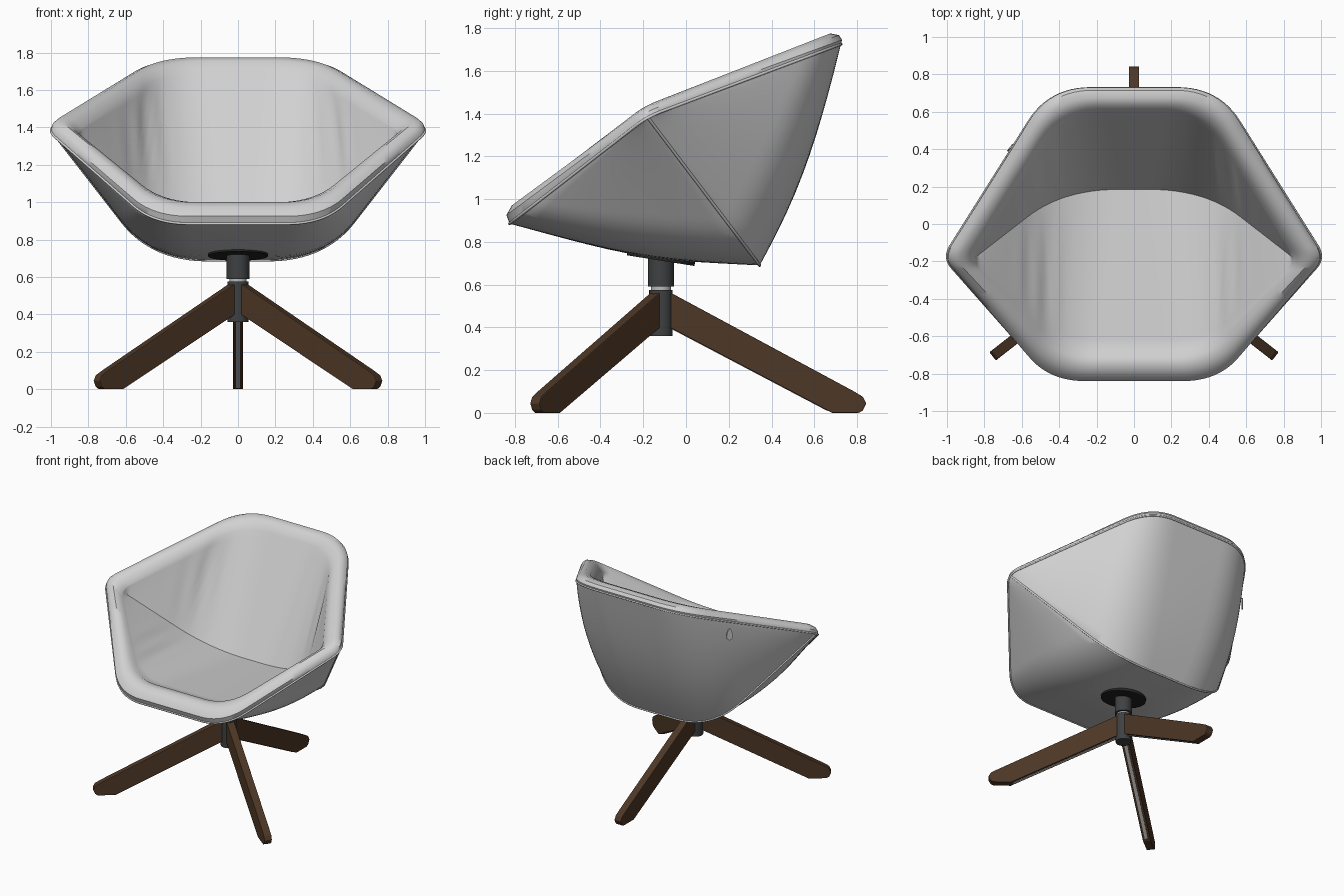
import bpy, bmesh, math
from mathutils import Vector

cube = bpy.data.objects.get("Cube")
if cube:
    bpy.data.objects.remove(cube, do_unlink=True)


def material(name, color, rough=0.6):
    m = bpy.data.materials.new(name)
    m.use_nodes = True
    m.diffuse_color = (*color, 1)
    bsdf = m.node_tree.nodes["Principled BSDF"]
    bsdf.inputs["Base Color"].default_value = (*color, 1)
    bsdf.inputs["Roughness"].default_value = rough
    return m


fabric = material("light grey fabric", (0.64, 0.64, 0.64), 0.8)
wood = material("dark walnut", (0.075, 0.038, 0.019))
metal = material("dark grey metal", (0.05, 0.052, 0.054))
black = material("black metal", (0.018, 0.018, 0.018))
steel = material("pale steel", (0.5, 0.5, 0.5), 0.4)


def finish(bm, name, mat, smooth=None):
    bmesh.ops.recalc_face_normals(bm, faces=bm.faces)
    me = bpy.data.meshes.new(name)
    bm.to_mesh(me)
    bm.free()
    me.materials.append(mat)
    ob = bpy.data.objects.new(name, me)
    bpy.context.collection.objects.link(ob)
    if smooth:
        bpy.ops.object.select_all(action="DESELECT")
        ob.select_set(True)
        bpy.context.view_layer.objects.active = ob
        bpy.ops.object.shade_smooth_by_angle(angle=math.radians(smooth))
    return ob


def ring(front, side, back, r_front, r_side, r_back, arc=12, straight=24):
    """Symmetric hexagon with rounded corners, given its three +x corners."""
    flip = lambda p: Vector((-p[0], p[1], p[2]))
    pts = [flip(side), flip(front), Vector(front), Vector(side), Vector(back), flip(back)]
    radii = [r_side, r_front, r_front, r_side, r_back, r_back]
    corners = []
    for i, c in enumerate(pts):
        a = c + (pts[i - 1] - c).normalized() * radii[i]
        b = c + (pts[(i + 1) % 6] - c).normalized() * radii[i]
        ts = [k / arc for k in range(arc + 1)]
        corners.append([a * (1 - t) ** 2 + c * 2 * t * (1 - t) + b * t * t for t in ts])
    out = []
    for i, arc_pts in enumerate(corners):
        out += arc_pts
        end = corners[(i + 1) % 6][0]
        out += [arc_pts[-1].lerp(end, k / straight) for k in range(1, straight)]
    return out


CENTRE = Vector((0, -0.1, 1.2))


def between(first, last, count, bulge, crease=0.0):
    """Rings between two rings, swelling outward, with optional soft creases."""
    rows = []
    for k in range(1, count):
        u = k / count
        hump = 4 * u * (1 - u)
        row = []
        for a, b in zip(first, last):
            p = a.lerp(b, u)
            fold = math.sin(62 * p.x + 5 * p.z) * math.exp(-((abs(p.x) - 0.48) / 0.11) ** 2)
            push = hump * ((a - b).length * bulge + crease * fold)
            row.append(p + (p - CENTRE).normalized() * push)
        rows.append(row)
    return rows


# Upholstered shell: folded under-seam, outer panels, rolled rim, inner panels, folded inner seam
under = (0.46, 0.345, 0.69)
inner = (0.38, 0.185, 0.9)
under_seam = ring(under, (1.02, -0.2, 1.41), under, 0.3, 0.08, 0.3)
inner_seam = ring(inner, (0.85, -0.18, 1.34), inner, 0.3, 0.05, 0.3)
rim_corners = [
    ((0.45, -0.825, 0.885), (1.02, -0.18, 1.385), (0.45, 0.725, 1.725)),
    ((0.45, -0.840, 0.925), (1.015, -0.185, 1.41), (0.45, 0.73, 1.745)),
    ((0.435, -0.815, 0.97), (0.99, -0.19, 1.43), (0.44, 0.715, 1.767)),
    ((0.42, -0.765, 1.0), (0.95, -0.195, 1.435), (0.42, 0.675, 1.775)),
    ((0.40, -0.71, 1.0), (0.905, -0.2, 1.41), (0.40, 0.63, 1.755)),
    ((0.38, -0.68, 0.975), (0.87, -0.2, 1.37), (0.38, 0.60, 1.70)),
]
rim = [ring(f, s, b, 0.19, 0.08, 0.22) for f, s, b in rim_corners]
rows = [under_seam] + between(under_seam, rim[0], 12, 0.04) + rim
rows += between(rim[-1], inner_seam, 14, 0.0, 0.006) + [inner_seam]

bm = bmesh.new()
grid = [[bm.verts.new(p) for p in row] for row in rows]
for low, high in zip(grid, grid[1:]):
    for i in range(len(low)):
        j = (i + 1) % len(low)
        bm.faces.new((low[i], low[j], high[j], high[i]))
bmesh.ops.remove_doubles(bm, verts=bm.verts, dist=0.0004)
finish(bm, "seat_shell", fabric, 40)


# Piping along the rim and the under-seam
def piping(name, pts, closed):
    cu = bpy.data.curves.new(name, "CURVE")
    cu.dimensions = "3D"
    cu.bevel_depth = 0.007
    cu.bevel_resolution = 2
    sp = cu.splines.new("POLY")
    sp.points.add(len(pts) - 1)
    for q, p in zip(sp.points, pts):
        q.co = (*p, 1)
    sp.use_cyclic_u = closed
    cu.materials.append(fabric)
    bpy.context.collection.objects.link(bpy.data.objects.new(name, cu))


half = len(under_seam) // 2
piping("rim_piping", rim[0], True)
piping("under_seam_piping", under_seam[6:half + 7], False)


# Swivel column and mounting plate
def cylinder(name, mat, radius, z0, z1, tilt=0.0):
    bm = bmesh.new()
    bmesh.ops.create_cone(bm, cap_ends=True, segments=48, radius1=radius,
                          radius2=radius, depth=z1 - z0)
    ob = finish(bm, name, mat, 40)
    ob.location = (0, -0.117, (z0 + z1) / 2)
    ob.rotation_euler.x = tilt


cylinder("mounting_plate", black, 0.16, 0.712, 0.732, math.radians(-9))
cylinder("upper_column", metal, 0.061, 0.59, 0.74)
cylinder("column_ring", steel, 0.046, 0.565, 0.595)
cylinder("lower_column", metal, 0.055, 0.36, 0.575)


# Legs: plank profile extruded across its width
def plank(name, mat, profile, width, angle):
    bm = bmesh.new()
    face = bm.faces.new([bm.verts.new((r, -width / 2, z)) for r, z in profile])
    ext = bmesh.ops.extrude_face_region(bm, geom=[face])
    verts = [g for g in ext["geom"] if isinstance(g, bmesh.types.BMVert)]
    bmesh.ops.translate(bm, verts=verts, vec=(0, width, 0))
    ob = finish(bm, name, mat)
    ob.location = (0, -0.117, 0)
    ob.rotation_euler.z = math.radians(angle)
    return ob


leg = [(0.04, 0.4), (0.8, 0), (0.925, 0), (0.945, 0.012), (0.96, 0.045),
       (0.945, 0.075), (0.9, 0.102), (0.04, 0.565)]
strip = [(0.055, 0.389), (0.78, 0.008), (0.78, 0.014), (0.055, 0.396)]
for side, angle in (("rear", 90), ("front_left", -38), ("front_right", 218)):
    ob = plank(side + "_leg", wood, leg, 0.056, angle)
    bevel = ob.modifiers.new("soft edges", "BEVEL")
    bevel.width = 0.004
    bevel.segments = 2
    plank(side + "_leg_strip", steel, strip, 0.022, angle)

# Zip pull: small teardrop plate hanging on the rear right panel
bm = bmesh.new()
tear = []
for k in range(20):
    a = 2 * math.pi * k / 20
    tear.append(bm.verts.new((0, 0.022 * math.sin(a) * (1 - 0.4 * math.cos(a)), 0.045 * math.cos(a))))
face = bm.faces.new(tear)
ext = bmesh.ops.extrude_face_region(bm, geom=[face])
bmesh.ops.translate(bm, vec=(0.008, 0, 0),
                    verts=[g for g in ext["geom"] if isinstance(g, bmesh.types.BMVert)])
pull = finish(bm, "zip_pull", fabric)
pull.location = (-0.665, 0.41, 1.51)
pull.rotation_euler.z = math.radians(-36)
